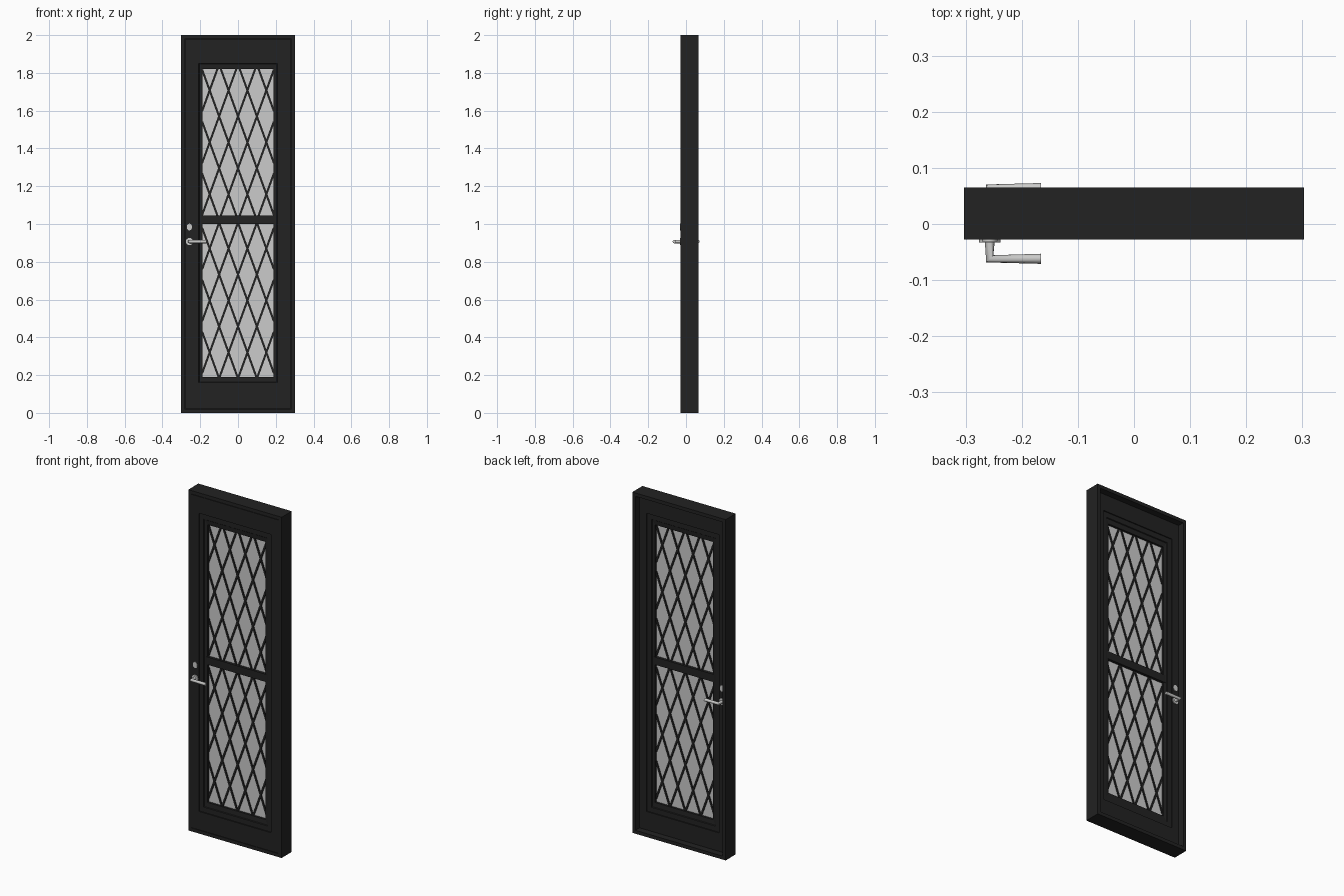
import bpy, bmesh, math
from mathutils import Matrix, Vector

cube = bpy.data.objects.get("Cube")
if cube:
    bpy.data.objects.remove(cube)


def material(name, rgb, rough):
    m = bpy.data.materials.new(name)
    m.use_nodes = True
    m.diffuse_color = (*rgb, 1)
    node = m.node_tree.nodes["Principled BSDF"]
    node.inputs["Base Color"].default_value = (*rgb, 1)
    node.inputs["Roughness"].default_value = rough
    return m


BLACK = material("black paint", (0.016, 0.016, 0.016), 0.5)
GLASS = material("frosted glass", (0.6, 0.6, 0.6), 0.3)
STEEL = material("satin steel", (0.6, 0.6, 0.59), 0.4)


def finish(bm, name, mat):
    bmesh.ops.recalc_face_normals(bm, faces=bm.faces)
    mesh = bpy.data.meshes.new(name)
    bm.to_mesh(mesh)
    bm.free()
    mesh.materials.append(mat)
    obj = bpy.data.objects.new(name, mesh)
    bpy.context.collection.objects.link(obj)
    return obj


def add_box(bm, centre, size, tilt=0):
    mat = (Matrix.Translation(centre) @ Matrix.Rotation(tilt, 4, 'Y')
           @ Matrix.Diagonal((*size, 1)))
    bmesh.ops.create_cube(bm, size=1, matrix=mat)


def box(name, mat, centre, size):
    bm = bmesh.new()
    add_box(bm, centre, size)
    return finish(bm, name, mat)


def ring(name, mat, rects):
    """Closed rectangular surround; each section point is (half width, bottom, top, y)."""
    bm = bmesh.new()
    loops = [[bm.verts.new(p) for p in ((-w, y, lo), (w, y, lo), (w, y, hi), (-w, y, hi))]
             for w, lo, hi, y in rects]
    for a, b in zip(loops, loops[1:] + loops[:1]):
        for i in range(4):
            j = (i + 1) % 4
            bm.faces.new((a[i], a[j], b[j], b[i]))
    return finish(bm, name, mat)


def smooth(obj):
    bpy.ops.object.select_all(action='DESELECT')
    obj.select_set(True)
    bpy.context.view_layer.objects.active = obj
    bpy.ops.object.shade_smooth_by_angle(angle=math.radians(35))


FRONT, MID, BACK = -0.028, 0.001, 0.03

# Outer frame, deeper than the door at the back
ring("door_frame", BLACK, [(0.303, 0, 2, FRONT), (0.303, 0, 2, 0.065),
                           (0.283, 0.02, 1.98, 0.065), (0.283, 0.02, 1.98, FRONT)])

# Door leaf with stepped moulding around the opening, same on both sides
section = [(0.281, 0.022, 1.978, 0), (0.235, 0.13, 1.88, 0), (0.235, 0.13, 1.88, 0.006),
           (0.208, 0.16, 1.85, 0.006), (0.205, 0.163, 1.847, 0.01), (0.188, 0.19, 1.82, 0.013)]
ring("door_leaf", BLACK, [(w, a, b, FRONT + d) for w, a, b, d in section]
     + [(w, a, b, BACK - d) for w, a, b, d in reversed(section)])
# Rebate strip closing the gap around the leaf
ring("door_seal", BLACK, [(0.29, 0.012, 1.988, -0.02), (0.29, 0.012, 1.988, 0.02),
                          (0.27, 0.035, 1.965, 0.02), (0.27, 0.035, 1.965, -0.02)])

# Rail between the two panes
box("middle_rail", BLACK, (0, MID, 1.0225), (0.4, 0.038, 0.045))

# Panes with a diamond lattice
HALF, SLOPE, PITCH = 0.188, 2.75, 0.1
for label, low, high in (("lower", 0.19, 1.0), ("upper", 1.045, 1.82)):
    mid = (low + high) / 2
    box(label + "_pane", GLASS, (0, MID, mid), (2 * HALF + 0.01, 0.006, high - low + 0.01))
    bm = bmesh.new()
    for side in (-1, 1):
        for k in range(-5, 5):
            start = (k + 0.5) * PITCH
            # bar runs along x = start + side * (z - mid) / SLOPE, clipped to the opening
            limits = sorted(mid + side * SLOPE * (edge - start) for edge in (-HALF, HALF))
            z0, z1 = max(low, limits[0]), min(high, limits[1])
            if z1 - z0 < 0.02:
                continue
            zc = (z0 + z1) / 2
            tilt = side * math.atan(1 / SLOPE)
            length = (z1 - z0) / math.cos(tilt) + 0.012
            add_box(bm, (start + side * (zc - mid) / SLOPE, MID, zc),
                    (0.011, 0.016, length), tilt)
    finish(bm, label + "_lattice", BLACK)


def disc(name, x, z, y, depth, rx, rz):
    bm = bmesh.new()
    place = (Matrix.Translation((x, y, z)) @ Matrix.Diagonal((rx, 1, rz, 1))
             @ Matrix.Rotation(math.pi / 2, 4, 'X'))
    bmesh.ops.create_cone(bm, cap_ends=True, segments=32, radius1=1, radius2=1,
                          depth=depth, matrix=place)
    smooth(finish(bm, name, STEEL))


def lever(name, points):
    curve = bpy.data.curves.new(name, 'CURVE')
    curve.dimensions = '3D'
    curve.bevel_depth = 0.009
    curve.bevel_resolution = 4
    curve.use_fill_caps = True
    spline = curve.splines.new('POLY')
    spline.points.add(len(points) - 1)
    for p, co in zip(spline.points, points):
        p.co = (*co, 1)
    curve.materials.append(STEEL)
    obj = bpy.data.objects.new(name, curve)
    bpy.context.collection.objects.link(obj)
    bpy.ops.object.select_all(action='DESELECT')
    obj.select_set(True)
    bpy.context.view_layer.objects.active = obj
    bpy.ops.object.convert(target='MESH')
    smooth(bpy.context.view_layer.objects.active)


# Lever handle, rose and lock cylinder on each face
HX, HZ = -0.257, 0.907
for label, face, out in (("front", FRONT, -1), ("back", BACK, 1)):
    disc(label + "_rose", HX, HZ, face + out * 0.002, 0.006, 0.019, 0.019)
    disc(label + "_lock", HX, 0.984, face + out * 0.001, 0.005, 0.014, 0.018)
    y = face + out * 0.034
    lever(label + "_lever", [(HX, face, HZ), (HX, y, HZ), (-0.166, y, HZ)])
